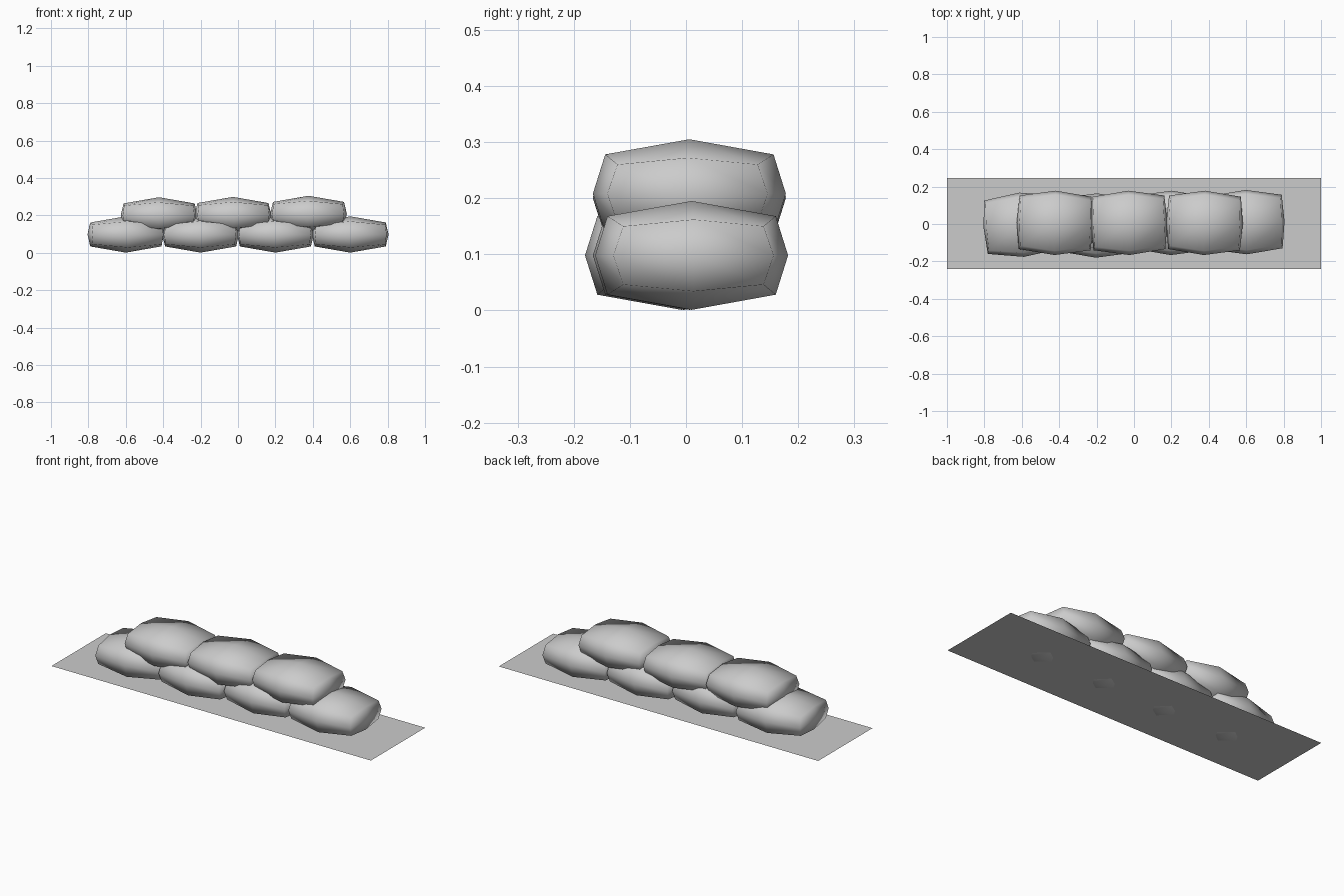
import bpy, bmesh
from math import radians
from mathutils import Matrix

cube = bpy.data.objects.get("Cube")
if cube:
    bpy.data.objects.remove(cube)


def material(name, value):
    mat = bpy.data.materials.new(name)
    mat.use_nodes = True
    color = (value, value, value, 1)
    mat.diffuse_color = color
    mat.node_tree.nodes["Principled BSDF"].inputs["Base Color"].default_value = color
    return mat


grey = material("light_grey", 0.6)


def add_object(name, bm, smooth):
    mesh = bpy.data.meshes.new(name)
    bm.to_mesh(mesh)
    bm.free()
    mesh.materials.append(grey)
    for poly in mesh.polygons:
        poly.use_smooth = smooth
    obj = bpy.data.objects.new(name, mesh)
    bpy.context.collection.objects.link(obj)
    return obj


# Half extents of the bag by (x side, y side, z side), each side 0 or 1
BULGE = {
    (1, 1, 1): (0.185, 0.125, 0.052),
    (0, 1, 1): (0, 0.15, 0.07),
    (1, 0, 1): (0.19, 0, 0.064),
    (1, 1, 0): (0.192, 0.143, 0),
    (1, 0, 0): (0.205, 0, 0),
    (0, 1, 0): (0, 0.172, 0),
    (0, 0, 1): (0, 0, 0.097),
}


def sandbag(name, x, y, z, turn=0, tilt=0):
    bm = bmesh.new()
    bmesh.ops.create_cube(bm, size=2)
    bmesh.ops.subdivide_edges(bm, edges=bm.edges[:], cuts=1, use_grid_fill=True)
    for v in bm.verts:
        side = [round(c) for c in v.co]
        half = BULGE[tuple(abs(s) for s in side)]
        v.co = [s * h for s, h in zip(side, half)]
    obj = add_object(name, bm, True)
    obj.matrix_world = (Matrix.Translation((x, y, z))
                        @ Matrix.Rotation(radians(turn), 4, "Z")
                        @ Matrix.Rotation(radians(tilt), 4, "Y"))


# Ground sheet, lightly pierced by the lower bags
bm = bmesh.new()
bmesh.ops.create_grid(bm, x_segments=1, y_segments=1, size=1)
bmesh.ops.scale(bm, vec=(1, 0.243, 1), verts=bm.verts)
bmesh.ops.translate(bm, vec=(0, 0.003, 0.012), verts=bm.verts)
add_object("ground_sheet", bm, False)

# Lower course of four bags
for i, (y, turn) in enumerate([(-0.004, 4), (-0.008, -1), (0.006, -1), (0.01, 1)]):
    sandbag(f"lower_sandbag_{i + 1}", -0.6 + 0.4 * i, y, 0.098, turn)

# Upper course of three bags
for i, (x, z, turn, tilt) in enumerate([(-0.422, 0.2, -1, 0),
                                        (-0.027, 0.202, 1, 0),
                                        (0.377, 0.208, -1, 0)]):
    sandbag(f"upper_sandbag_{i + 1}", x, 0.006, z, turn, tilt)
